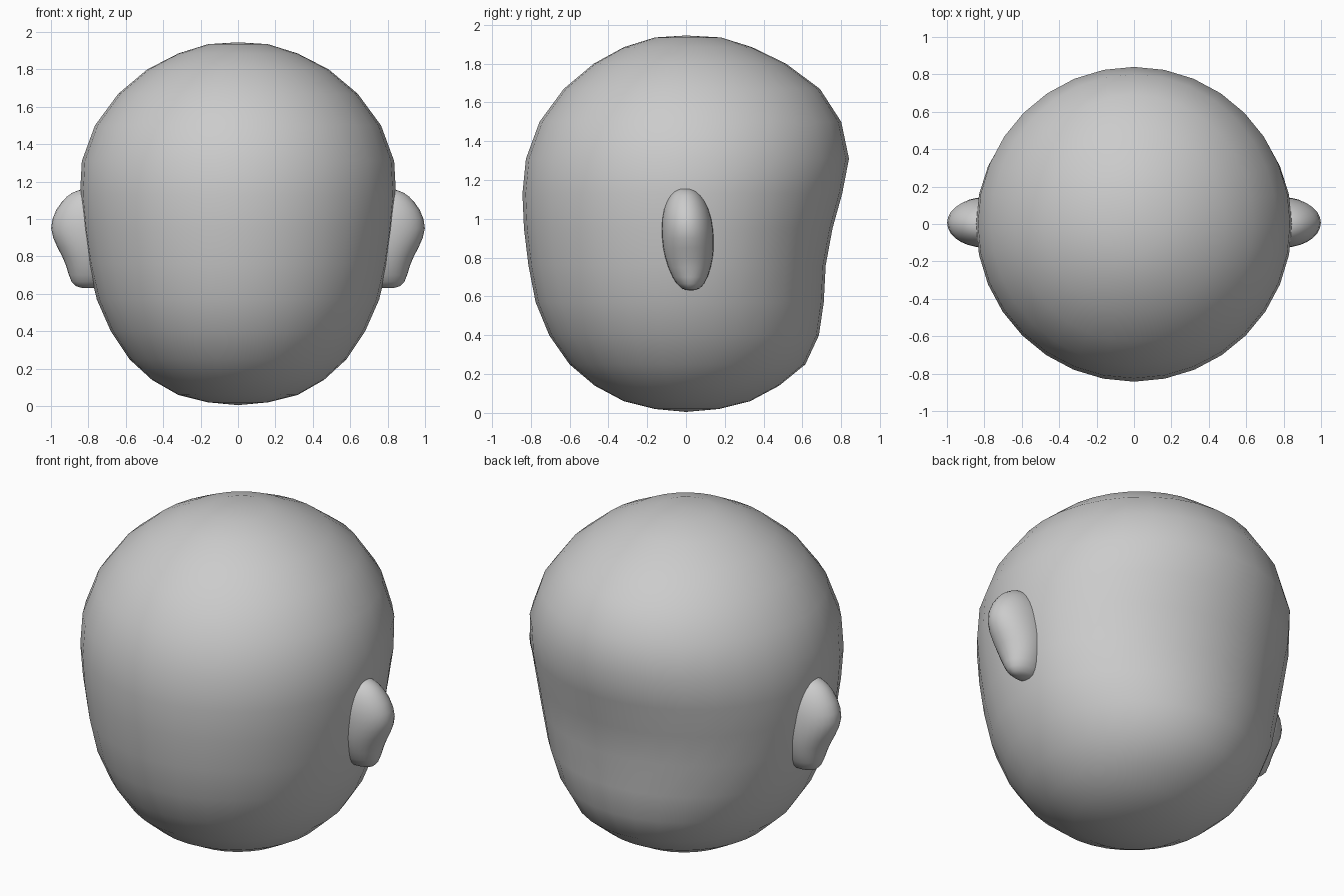
import bpy, math


def loft(name, rings, bottom, top, sides):
    """Skin stacked oval rings (z, cx, cy, half_x, front_y, back_y), closed by two pole points."""
    verts, faces = [], []
    for z, cx, cy, rx, front, back in rings:
        for i in range(sides):
            a = 2 * math.pi * i / sides
            s = math.sin(a)
            verts.append((cx + rx * math.cos(a), cy + s * (back if s > 0 else front), z))
    n = len(rings)
    verts += [bottom, top]
    for i in range(sides):
        j = (i + 1) % sides
        for r in range(n - 1):
            a, b = r * sides, (r + 1) * sides
            faces.append((a + i, a + j, b + j, b + i))
        faces.append((n * sides, j, i))
        faces.append((n * sides + 1, (n - 1) * sides + i, (n - 1) * sides + j))
    mesh = bpy.data.meshes.new(name)
    mesh.from_pydata(verts, [], faces)
    mesh.shade_smooth()
    obj = bpy.data.objects.new(name, mesh)
    bpy.context.collection.objects.link(obj)
    return obj


# Head: narrow chin, round crown, hollow nape at the back (z, half width, front, back)
head_profile = [
    (0.02, .16, .16, .17), (0.06, .32, .32, .33), (0.14, .46, .47, .48),
    (0.25, .58, .60, .615), (0.40, .68, .705, .685), (0.57, .755, .775, .71),
    (0.76, .80, .812, .72), (0.95, .828, .835, .755), (1.13, .845, .843, .805),
    (1.31, .835, .825, .84), (1.50, .765, .755, .80), (1.67, .64, .63, .69),
    (1.80, .485, .475, .515), (1.885, .32, .32, .34), (1.935, .16, .16, .18),
]
loft("head", [(z, 0, 0, w, f, b) for z, w, f, b in head_profile],
     (0, 0, 0.005), (0, 0, 1.945), 32)

# Ears: bulging upper rim narrowing to a lobe (z, outermost x, half thickness)
ear_profile = [
    (0.633, .842, .025), (0.642, .868, .047), (0.665, .890, .070), (0.70, .904, .090),
    (0.75, .919, .109), (0.80, .940, .122), (0.85, .966, .130), (0.90, .988, .133),
    (0.95, .999, .132), (1.00, .992, .127), (1.05, .971, .115), (1.09, .943, .098),
    (1.12, .915, .079), (1.14, .886, .059), (1.153, .855, .036),
]
ear_rings = []
for z, outer, half in ear_profile:
    middle = 0.79 + 0.02 * (z - 0.63) / 0.53
    ear_rings.append((z, middle, 0.025 - 0.03 * (z - 0.63) / 0.53, outer - middle, half, half))
ears = loft("ears", ear_rings, (0.80, 0.025, 0.63), (0.81, -0.005, 1.16), 28)
mirror = ears.modifiers.new("mirror", 'MIRROR')
mirror.use_axis[0] = True
